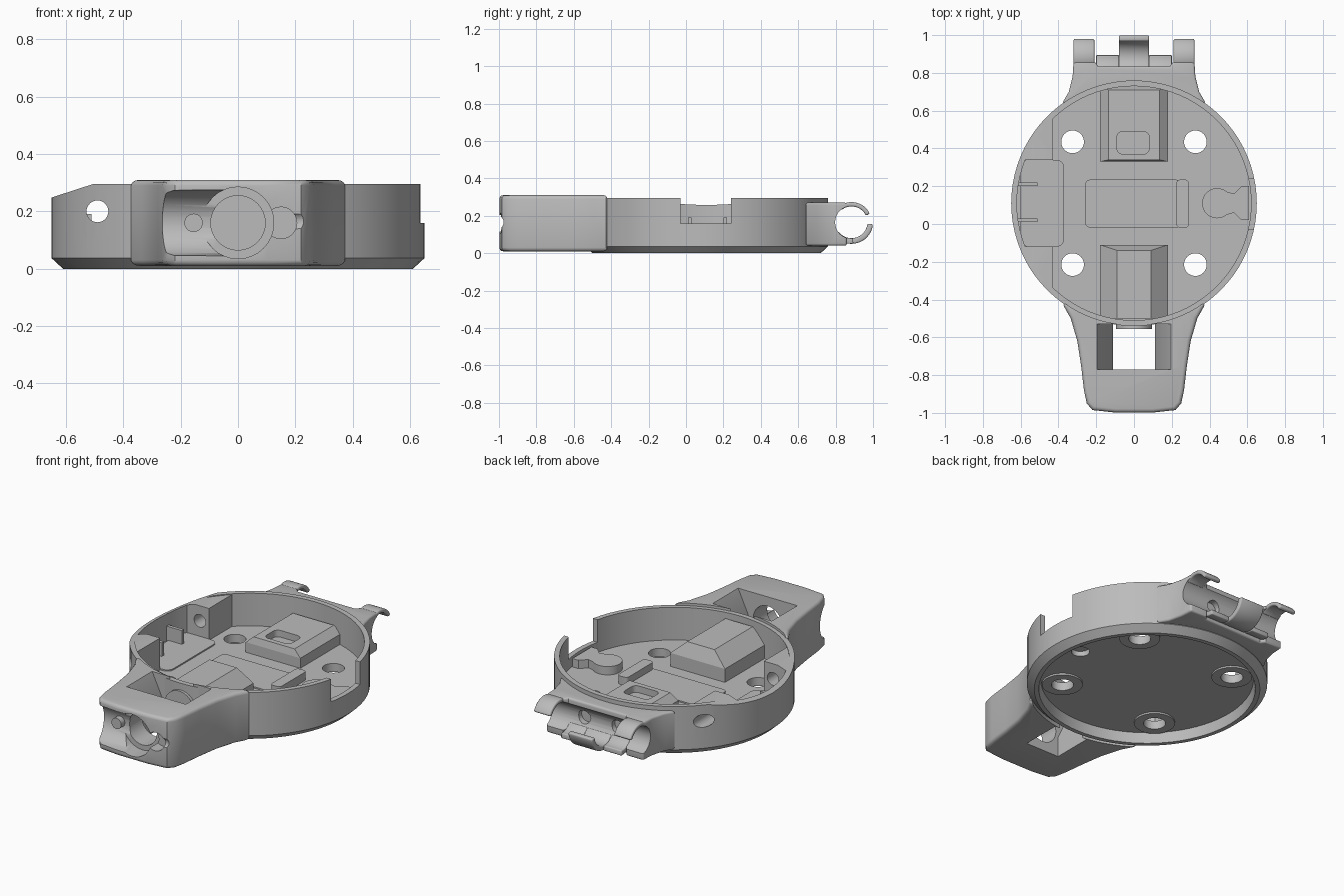
import bpy, bmesh
from math import sin, cos, pi, radians
from mathutils import Vector, Matrix

cube = bpy.data.objects.get("Cube")
if cube:
    bpy.data.objects.remove(cube, do_unlink=True)

CY = 0.11  # centre of the round case along y

grey = bpy.data.materials.new("plain grey")
grey.use_nodes = True
tone = (0.5, 0.5, 0.5, 1)
grey.diffuse_color = tone
grey.node_tree.nodes["Principled BSDF"].inputs["Base Color"].default_value = tone


def finish(name, bm):
    bmesh.ops.recalc_face_normals(bm, faces=bm.faces)
    mesh = bpy.data.meshes.new(name)
    bm.to_mesh(mesh)
    bm.free()
    obj = bpy.data.objects.new(name, mesh)
    mesh.materials.append(grey)
    bpy.context.collection.objects.link(obj)
    return obj


def prism(name, pts, axis, lo, hi):
    """Extrude a 2D outline: axis z takes (x, y), x takes (y, z), y takes (x, z)."""
    place = {"x": lambda a, b, t: (t, a, b),
             "y": lambda a, b, t: (a, t, b),
             "z": lambda a, b, t: (a, b, t)}[axis]
    bm = bmesh.new()
    face = bm.faces.new([bm.verts.new(place(a, b, lo)) for a, b in pts])
    out = bmesh.ops.extrude_face_region(bm, geom=[face])
    moved = [v for v in out["geom"] if isinstance(v, bmesh.types.BMVert)]
    bmesh.ops.translate(bm, verts=moved, vec=place(0, 0, hi - lo))
    return finish(name, bm)


def circle(a, b, r, n=32, start=0, end=2 * pi):
    full = abs(end - start - 2 * pi) < 0.001
    steps = n if full else n - 1
    return [(a + r * cos(start + (end - start) * i / steps),
             b + r * sin(start + (end - start) * i / steps)) for i in range(n)]


def rect(x0, x1, y0, y1, r=0.0):
    if not r:
        return [(x0, y0), (x1, y0), (x1, y1), (x0, y1)]
    pts = []
    corners = [(x1 - r, y1 - r), (x0 + r, y1 - r), (x0 + r, y0 + r), (x1 - r, y0 + r)]
    for i, (a, b) in enumerate(corners):
        pts += circle(a, b, r, 6, i * pi / 2, (i + 1) * pi / 2)
    return pts


def loft(name, lower, z0, upper, z1):
    """Join two outlines with equal point counts at two heights."""
    bm = bmesh.new()
    a = [bm.verts.new((*p, z0)) for p in lower]
    b = [bm.verts.new((*p, z1)) for p in upper]
    bm.faces.new(a)
    bm.faces.new(b)
    for i in range(len(a)):
        j = (i + 1) % len(a)
        bm.faces.new((a[i], a[j], b[j], b[i]))
    return finish(name, bm)


def lathe(name, profile):
    bm = bmesh.new()
    vs = [bm.verts.new((r, 0, z)) for r, z in profile]
    es = [bm.edges.new(p) for p in zip(vs, vs[1:])]
    bmesh.ops.spin(bm, geom=vs + es, cent=(0, 0, 0), axis=(0, 0, 1),
                   angle=2 * pi, steps=80, use_merge=False)
    bmesh.ops.remove_doubles(bm, verts=bm.verts, dist=0.0001)
    bmesh.ops.translate(bm, verts=bm.verts, vec=(0, CY, 0))
    return finish(name, bm)


def apply(obj, mod):
    bpy.context.view_layer.objects.active = obj
    bpy.ops.object.modifier_apply(modifier=mod.name)


def boolean(obj, tools, op="DIFFERENCE"):
    for tool in tools:
        mod = obj.modifiers.new("cut", "BOOLEAN")
        mod.operation, mod.solver, mod.object = op, "EXACT", tool
        apply(obj, mod)
        bpy.data.objects.remove(tool, do_unlink=True)


def soften(obj, width, angle=40):
    mod = obj.modifiers.new("round", "BEVEL")
    mod.width, mod.segments, mod.angle_limit = width, 3, radians(angle)
    apply(obj, mod)


def mirrored(half):
    return half + [(-x, y) for x, y in reversed(half)]


# Round case: chamfered base, shallow underside recess, thin wall
case = lathe("round_case", [(0, 0.06), (0.575, 0.06), (0.585, 0), (0.61, 0), (0.65, 0.037),
                            (0.65, 0.295), (0.62, 0.295), (0.62, 0.1), (0, 0.1)])
# Underside screw pads and blocks against the right wall
holes = [(x, CY + y) for x in (-0.325, 0.325) for y in (-0.325, 0.325)]
pads = [prism("pad", circle(x, y, 0.11), "z", 0.05, 0.08) for x, y in holes]
blocks = []
for y0, y1 in ((0.34, 0.62), (-0.37, -0.12)):
    block = prism("block", rect(-0.64, -0.43, y0, y1), "z", 0.08, 0.29)
    boolean(block, [prism("tool", circle(0, CY, 0.635, 80), "z", 0, 0.4)], "INTERSECT")
    blocks.append(block)
boolean(case, pads + blocks, "UNION")
cuts = [prism("hole", circle(x, y, 0.06), "z", -0.1, 0.2) for x, y in holes]
cuts += [
    prism("side_notch", rect(-0.03, 0.24, 0.16, 0.4), "x", 0.5, 0.8),
    prism("slope", [(-0.5, 0.297), (-0.7, 0.232), (-0.7, 0.4), (-0.5, 0.4)], "y", -0.6, 0.8),
    prism("cross_hole", circle(-0.49, 0.2, 0.038), "y", -0.6, 0.9),
    prism("blind_hole", circle(0.47, CY, 0.05), "z", -0.1, 0.09),
]
boolean(case, cuts)

# Raised housings inside the case
rear = loft("rear_housing", rect(-0.18, 0.18, 0.33, 0.73), 0.16, rect(-0.135, 0.135, 0.34, 0.71), 0.2)
boolean(rear, [prism("pocket", rect(-0.09, 0.08, 0.37, 0.49, 0.03), "z", 0.15, 0.3)])
prism("rear_housing_base", rect(-0.18, 0.18, 0.33, 0.73), "z", 0.08, 0.16)
loft("front_housing", rect(-0.18, 0.18, -0.5, -0.11), 0.18, rect(-0.09, 0.09, -0.5, -0.14), 0.26)
prism("front_housing_base", rect(-0.18, 0.18, -0.5, -0.11), "z", 0.08, 0.18)

# Low pads and clips on the floor
prism("centre_pad", rect(-0.26, 0.25, -0.02, 0.235, 0.03), "z", 0.09, 0.108)
prism("centre_bar", rect(0.225, 0.29, -0.02, 0.235, 0.02), "z", 0.09, 0.15)
prism("right_pad", rect(-0.6, -0.37, -0.12, 0.34, 0.04), "z", 0.09, 0.108)
for y in (0.02, 0.21):
    prism("right_clip", rect(-0.62, -0.51, y - 0.01, y + 0.01), "z", 0.09, 0.19)
plug = prism("left_plug", circle(0.44, CY, 0.08, 20, radians(50), radians(310))
             + [(0.53, 0.06), (0.57, 0.02), (0.61, 0.02), (0.61, 0.2), (0.57, 0.2), (0.53, 0.16)],
             "z", 0.095, 0.15)

# Front lug: tapered block with a window, bar hole and open scoop
half = [(0.38, -0.42), (0.335, -0.5), (0.3, -0.62), (0.28, -0.75), (0.265, -0.88),
        (0.25, -0.95), (0.22, -0.985), (0.1, -0.998)]
outline = mirrored(half)
lug = loft("front_lug", outline, 0.01, outline, 0.31)
soften(lug, 0.02, 60)
window = rect(-0.11, 0.11, -0.77, -0.53)
boolean(lug, [
    prism("case_space", circle(0, CY, 0.645, 80), "z", -0.1, 0.5),
    prism("window", window, "z", -0.1, 0.5),
    loft("funnel", window, 0.13, rect(-0.2, 0.2, -0.77, -0.53), 0.32),
    prism("bar_hole", circle(0, 0.16, 0.095), "y", -1.2, -0.7),
    prism("bar_seat", circle(0, 0.16, 0.125), "y", -1.2, -0.9),
    prism("scoop", circle(-1.0, 0.16, 0.115), "x", -0.5, 0.02),
    prism("ear_seat", circle(0.15, 0.16, 0.055), "y", -1.2, -0.92),
    prism("small_groove", circle(-1.01, 0.165, 0.035), "x", -0.5, 0.5),
])
# Round boss and screw heads behind the window
prism("bar_boss", circle(0, 0.16, 0.095), "y", -0.555, -0.52)
for x in (-0.155, 0.155):
    prism("screw_head", circle(x, 0.16, 0.032), "y", -0.925, -0.89)

# Rear lug: flared base with a round channel
BY, BZ = 0.885, 0.165
base = prism("rear_lug", mirrored([(0.38, 0.64), (0.345, 0.7), (0.325, 0.78), (0.32, 0.86),
                                   (0.21, 0.86), (0.19, 0.835)]), "z", 0.04, 0.27)
soften(base, 0.012, 60)
boolean(base, [prism("case_space", circle(0, CY, 0.645, 80), "z", -0.1, 0.5),
               prism("channel", circle(BY, BZ, 0.088), "x", -0.5, 0.5)]
        + [prism("pin_hole", circle(x, BZ, 0.04, 20), "y", 0.77, 0.9) for x in (-0.11, 0.11)])


# Upper hooks at the sides and a lower lip in the middle
def hook(name, x0, x1, start, end, outer):
    a, b = radians(start), radians(end)
    pts = circle(BY, BZ, outer, 16, a, b) + circle(BY, BZ, 0.085, 16, b, a)
    obj = prism(name, pts, "x", x0, x1)
    soften(obj, 0.008, 60)


for s in (-1, 1):
    hook("upper_hook", min(s * 0.21, s * 0.32), max(s * 0.21, s * 0.32), 25, 130, 0.108)
    hook("lower_side_lip", min(s * 0.08, s * 0.2), max(s * 0.08, s * 0.2), 215, 275, 0.115)
hook("lower_lip", -0.08, 0.08, 215, 355, 0.115)

# Smooth round surfaces while keeping crisp edges
for obj in bpy.context.scene.objects:
    if obj.type == "MESH":
        bpy.ops.object.select_all(action="DESELECT")
        obj.select_set(True)
        bpy.context.view_layer.objects.active = obj
        bpy.ops.object.shade_smooth_by_angle(angle=radians(35))
